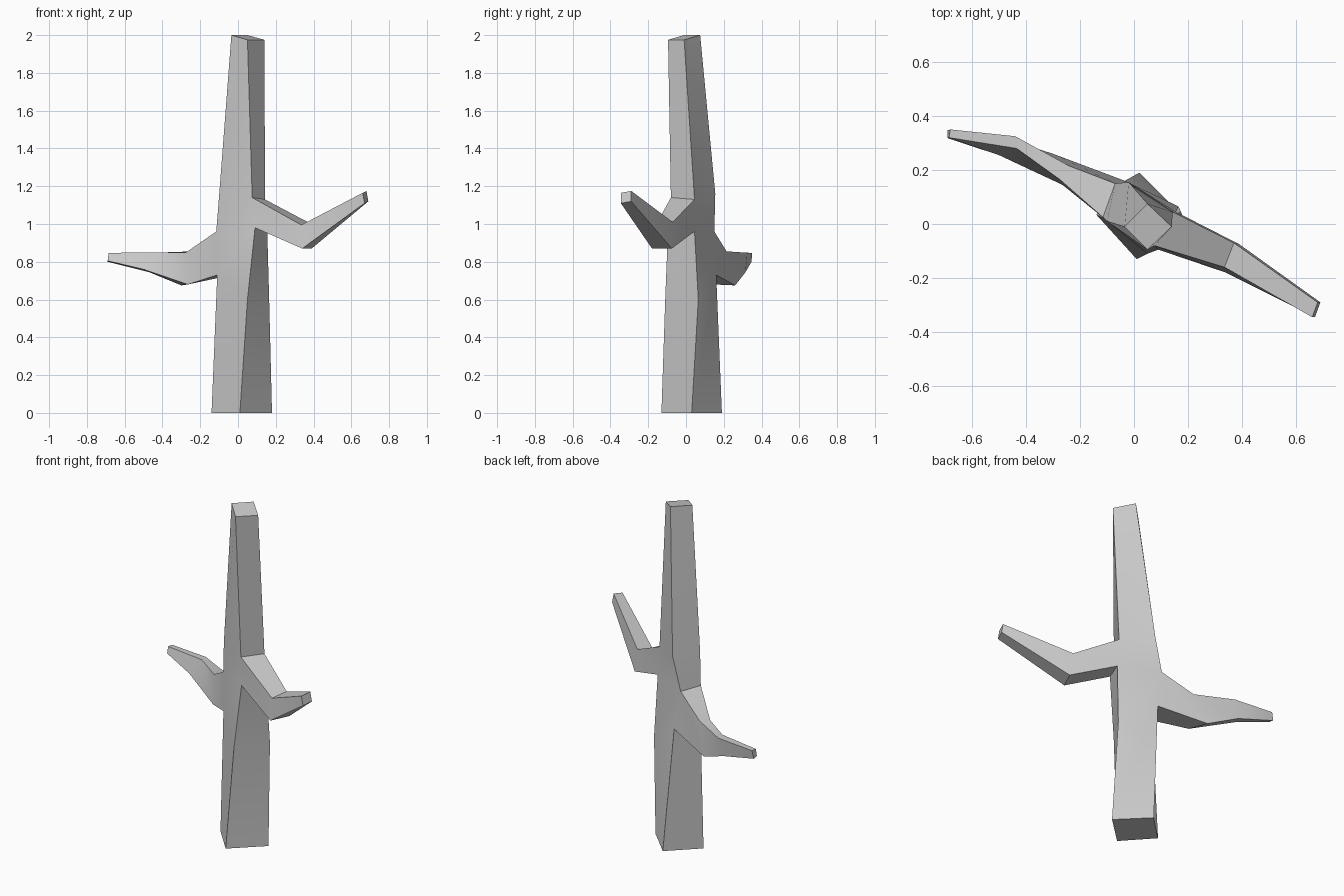
import bpy, bmesh, math

if "Cube" in bpy.data.objects:
    bpy.data.objects.remove(bpy.data.objects["Cube"])

bm = bmesh.new()


def ring(points):
    return [bm.verts.new(p) for p in points]


def loft(rings, skip=()):
    # skip holds (segment, side) openings where a branch grows out
    for i, (a, b) in enumerate(zip(rings, rings[1:])):
        for j in range(4):
            if (i, j) not in skip:
                k = (j + 1) % 4
                bm.faces.new((a[j], a[k], b[k], b[j]))


# trunk rings, corners in order front, right, back, left
trunk = [ring(r) for r in (
    [(.01, -.13, 0), (.18, .03, 0), (.02, .19, 0), (-.14, .035, 0)],
    [(.05, -.11, .6), (.165, .065, .6), (-.034, .16, .73), (-.11, .02, .73)],
    [(.09, -.095, .98), (.155, .045, .96), (-.07, .15, .96), (-.115, .025, .96)],
    [(.075, -.08, 1.14), (.143, .045, 1.13), (-.02, .155, 1.16), (-.1, .01, 1.15)],
    [(.05, -.095, 1.975), (.14, -.01, 1.975), (.05, .075, 2), (-.035, -.01, 2)],
)]
loft(trunk, skip={(2, 0), (1, 2)})
bm.faces.new(trunk[0][::-1])
bm.faces.new(trunk[-1])


# branches continue the open trunk quads: low a, low b, high b, high a
def branch(segment, side, sections):
    lo, hi, nxt = trunk[segment], trunk[segment + 1], (side + 1) % 4
    rings = [[lo[side], lo[nxt], hi[nxt], hi[side]]] + [ring(s) for s in sections]
    loft(rings)
    bm.faces.new(rings[-1])


branch(2, 0, (
    [(.34, -.18, .87), (.39, -.075, .87), (.37, -.07, 1.01), (.335, -.16, .995)],
    [(.67, -.345, 1.11), (.69, -.29, 1.12), (.68, -.29, 1.175), (.66, -.345, 1.165)],
))
branch(1, 2, (
    [(-.3, .26, .675), (-.265, .145, .68), (-.275, .165, .85), (-.24, .215, .855)],
    [(-.47, .315, .745), (-.5, .255, .76), (-.435, .28, .85), (-.44, .325, .848)],
    [(-.69, .347, .8), (-.69, .318, .805), (-.685, .32, .847), (-.68, .35, .847)],
))

bmesh.ops.recalc_face_normals(bm, faces=bm.faces)
mesh = bpy.data.meshes.new("tree_trunk")
bm.to_mesh(mesh)
bm.free()
tree = bpy.data.objects.new("tree_trunk", mesh)
bpy.context.collection.objects.link(tree)
bpy.context.view_layer.objects.active = tree
tree.select_set(True)
bpy.ops.object.shade_smooth_by_angle(angle=math.radians(30))
